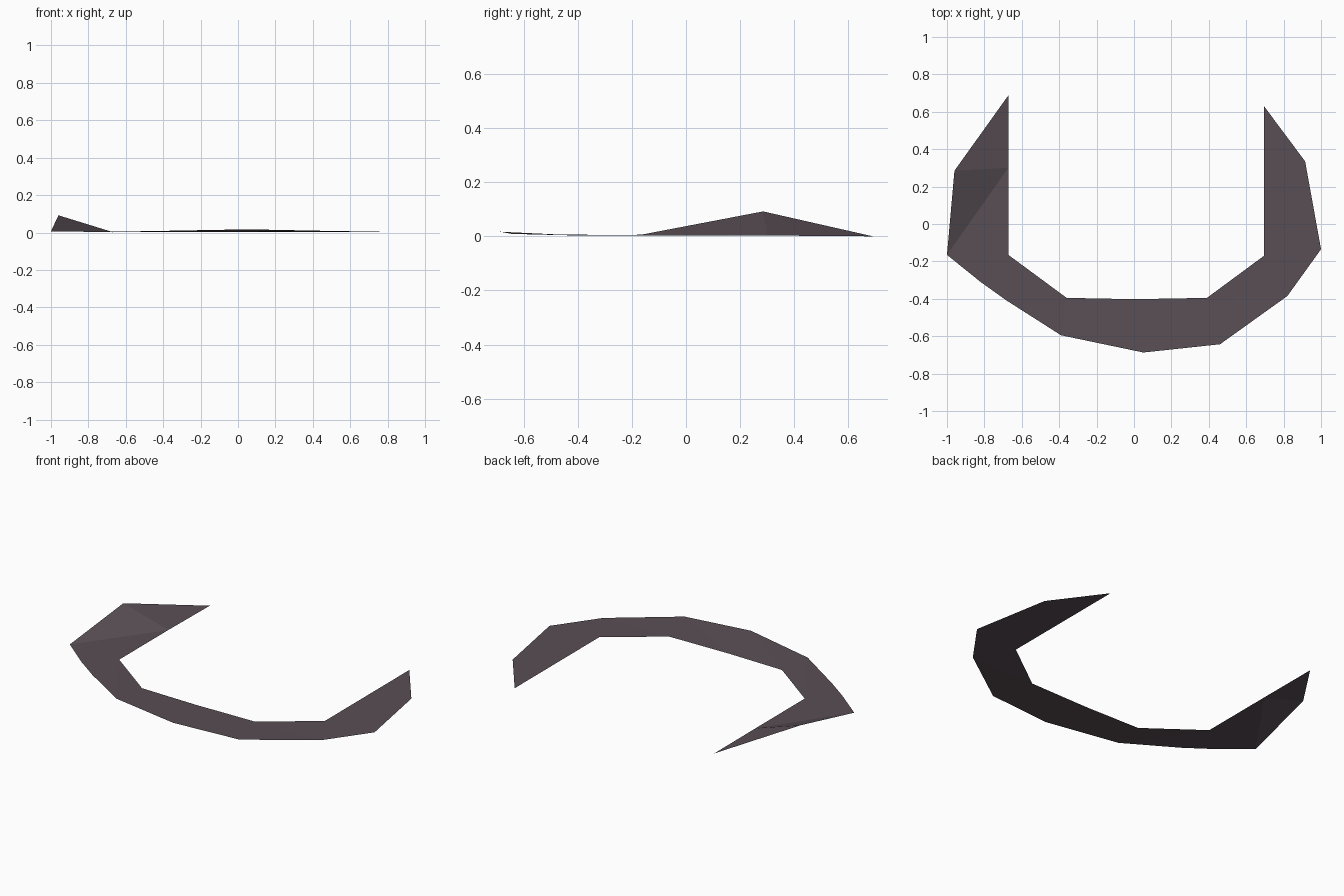
import bpy
import bmesh

cube = bpy.data.objects.get("Cube")
if cube:
    bpy.data.objects.remove(cube, do_unlink=True)

mat = bpy.data.materials.new("dusky plum grey")
mat.use_nodes = True
colour = (0.10, 0.077, 0.09, 1)
mat.diffuse_color = colour
bsdf = mat.node_tree.nodes["Principled BSDF"]
bsdf.inputs["Base Color"].default_value = colour
bsdf.inputs["Roughness"].default_value = 0.9

# Outer rim, from the pointed raised arm round to the flat arm:
# x, y, z, and the inner rim point it spans to
outer = [
    (-0.67, 0.69, 0, 0), (-0.96, 0.285, 0.092, 0), (-1, -0.165, 0.006, 1),
    (-0.82, -0.31, 0.004, 1), (-0.68, -0.41, 0.004, 1),
    (-0.39, -0.595, 0.009, 2), (0.05, -0.687, 0.017, 3),
    (0.46, -0.643, 0.009, 4), (0.82, -0.385, 0.003, 5),
    (1, -0.135, 0.003, 5), (0.915, 0.335, 0.003, 5), (0.695, 0.63, 0.003, 5),
]
# Inner rim, all nearly on the ground
inner = [(-0.672, 0.30), (-0.672, -0.165), (-0.36, -0.395),
         (0, -0.402), (0.39, -0.395), (0.695, -0.17)]


def curved_sheet(name):
    """Span the two rims with flat triangles, facing up."""
    bm = bmesh.new()
    rim = [bm.verts.new(p[:3]) for p in outer]
    hub = [bm.verts.new((x, y, 0.003)) for x, y in inner]
    for k in range(len(outer) - 1):
        old, new = outer[k][3], outer[k + 1][3]
        bm.faces.new((rim[k], rim[k + 1], hub[old]))
        if new != old:
            bm.faces.new((rim[k + 1], hub[new], hub[old]))
    mesh = bpy.data.meshes.new(name)
    bm.to_mesh(mesh)
    bm.free()
    mesh.materials.append(mat)
    obj = bpy.data.objects.new(name, mesh)
    bpy.context.collection.objects.link(obj)
    return obj


curved_sheet("curved_sheet")
